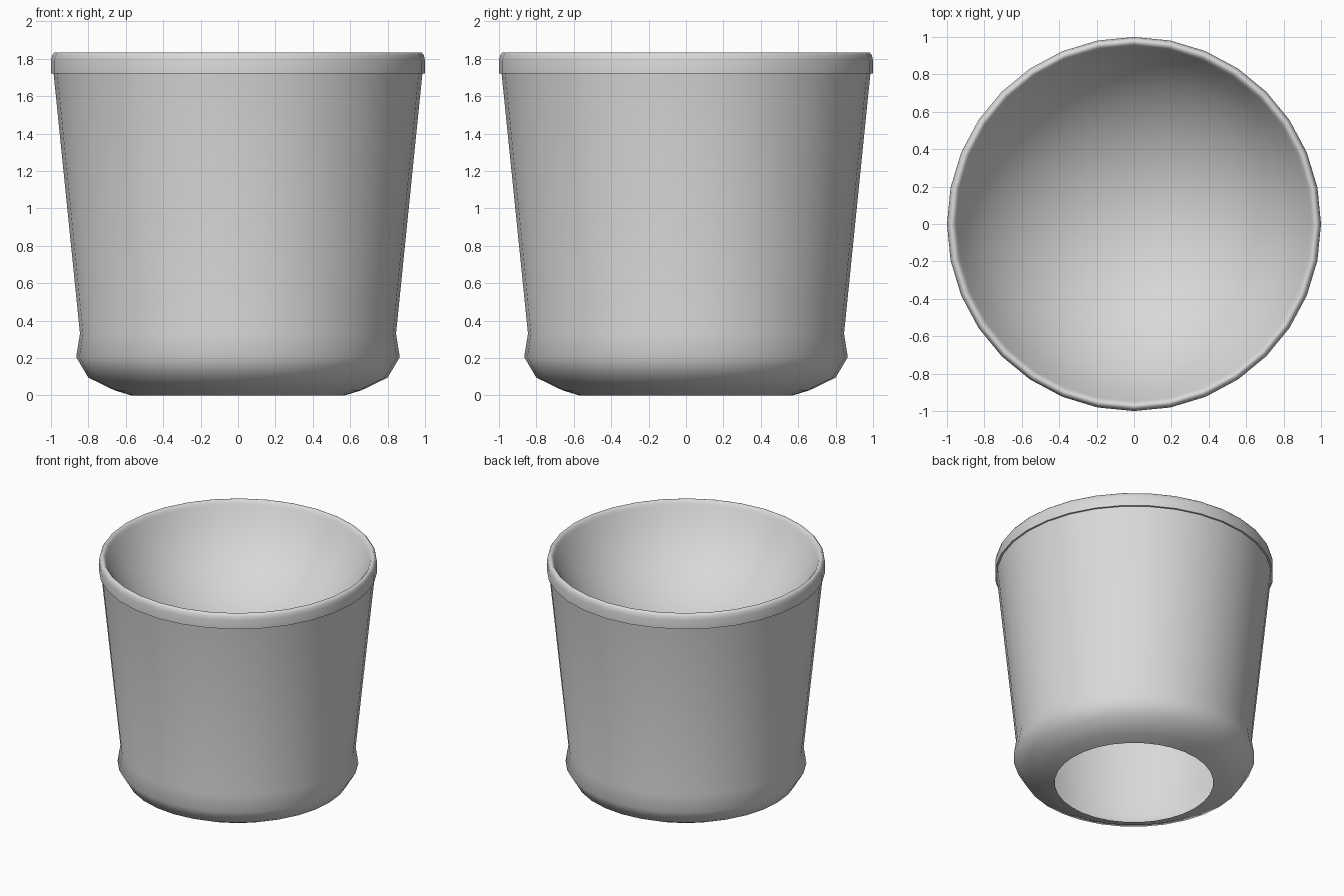
import bpy, bmesh, math

SIDES = 32

cube = bpy.data.objects.get("Cube")
if cube:
    bpy.data.objects.remove(cube, do_unlink=True)

grey = bpy.data.materials.new("light grey")
grey.use_nodes = True
colour = (0.69, 0.69, 0.69, 1)
grey.diffuse_color = colour
grey.node_tree.nodes["Principled BSDF"].inputs["Base Color"].default_value = colour


def lathe(name, profile, sharp_angle):
    """Spin a (radius, height) profile about z; points at radius 0 become a pole."""
    bm = bmesh.new()
    verts = [bm.verts.new((r, 0, z)) for r, z in profile]
    edges = [bm.edges.new(pair) for pair in zip(verts, verts[1:])]
    bmesh.ops.spin(bm, geom=verts + edges, cent=(0, 0, 0), axis=(0, 0, 1),
                   angle=math.tau, steps=SIDES, use_duplicate=False)
    bmesh.ops.remove_doubles(bm, verts=bm.verts, dist=0.0005)
    bmesh.ops.recalc_face_normals(bm, faces=bm.faces)
    mesh = bpy.data.meshes.new(name)
    bm.to_mesh(mesh)
    bm.free()
    mesh.materials.append(grey)
    obj = bpy.data.objects.new(name, mesh)
    bpy.context.collection.objects.link(obj)
    bpy.ops.object.select_all(action="DESELECT")
    obj.select_set(True)
    bpy.context.view_layer.objects.active = obj
    bpy.ops.object.shade_smooth_by_angle(angle=math.radians(sharp_angle))


# Shallow round bowl that closes the inside, hung from the rim
mouth, depth, bowl_top = 0.945, 0.6, 1.80
radius = (mouth ** 2 + depth ** 2) / (2 * depth)
sweep = math.asin(mouth / radius)
rings = 9
bowl = []
for i in range(rings + 1):
    a = sweep * (1 - i / rings)
    bowl.append((radius * math.sin(a), bowl_top - depth + radius * (1 - math.cos(a))))

# Open-bottomed wall with a bulging foot, stepped rolled rim, then the bowl
wall = [(0.57, 0), (0.66, 0.027), (0.80, 0.095), (0.865, 0.205), (0.845, 0.33), (0.986, 1.722)]
rim = [(1.0, 1.722), (1.0, 1.79), (0.994, 1.818), (0.982, 1.834), (0.968, 1.834), (0.955, 1.82)]
lathe("cup", wall + rim + bowl, 70)
